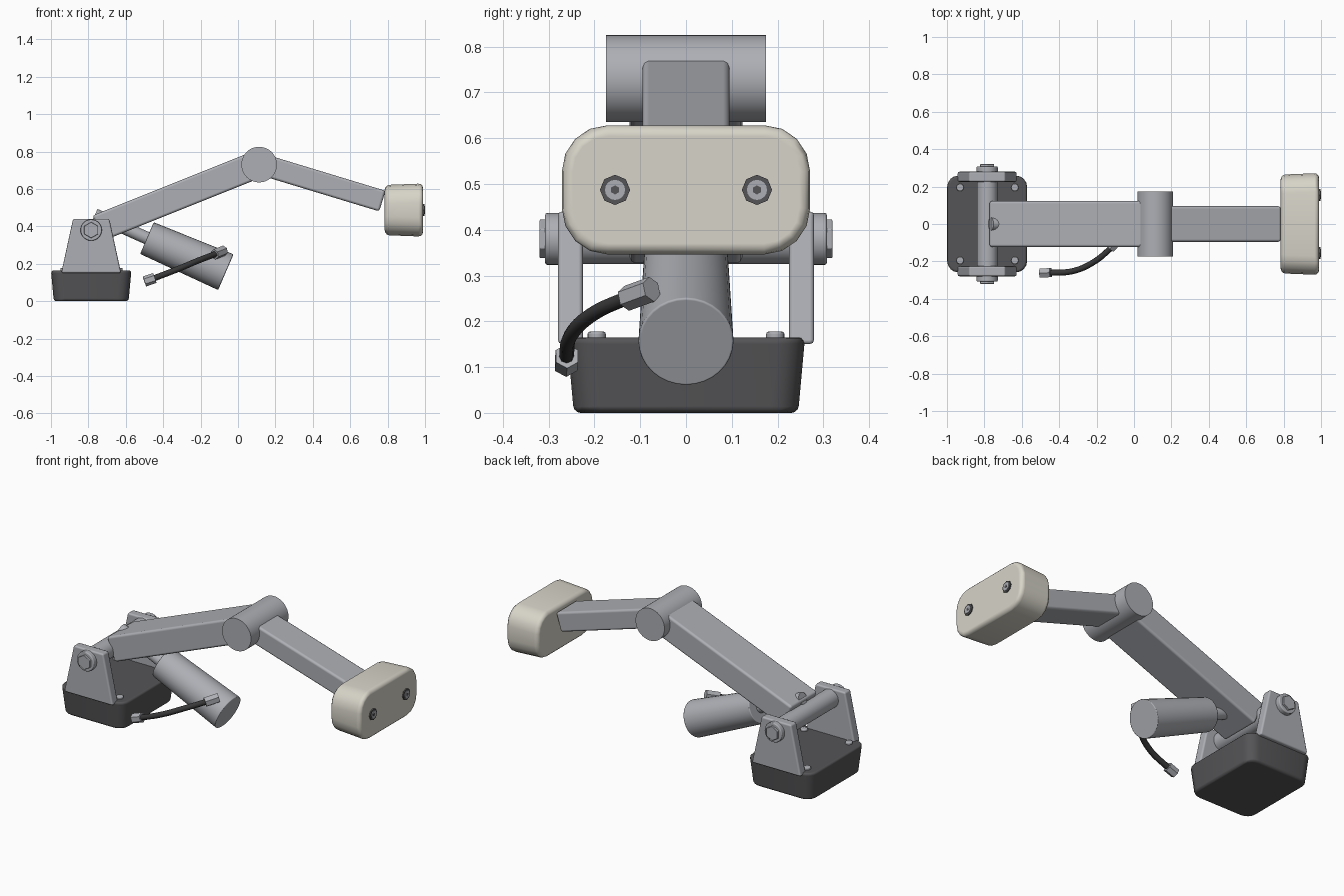
import bpy, bmesh, math
from mathutils import Vector, Matrix

if "Cube" in bpy.data.objects:
    bpy.data.objects.remove(bpy.data.objects["Cube"])


def material(name, r, g, b):
    m = bpy.data.materials.new(name)
    m.use_nodes = True
    m.diffuse_color = (r, g, b, 1)
    m.node_tree.nodes["Principled BSDF"].inputs["Base Color"].default_value = (r, g, b, 1)
    return m


METAL = material("brushed grey", 0.42, 0.43, 0.46)
DARK = material("charcoal", 0.09, 0.09, 0.095)
CREAM = material("warm cream", 0.68, 0.66, 0.58)
CABLE = material("cable black", 0.04, 0.04, 0.042)


def finish(bm, name, mat, bevel=0, segments=2):
    bmesh.ops.recalc_face_normals(bm, faces=bm.faces[:])
    mesh = bpy.data.meshes.new(name)
    bm.to_mesh(mesh)
    bm.free()
    mesh.materials.append(mat)
    obj = bpy.data.objects.new(name, mesh)
    bpy.context.collection.objects.link(obj)
    bpy.ops.object.select_all(action="DESELECT")
    obj.select_set(True)
    bpy.context.view_layer.objects.active = obj
    bpy.ops.object.shade_smooth_by_angle(angle=math.radians(35))
    if bevel:
        mod = obj.modifiers.new("soft edges", "BEVEL")
        mod.width, mod.segments = bevel, segments
        mod.limit_method, mod.angle_limit = "ANGLE", math.radians(50)
        mod.harden_normals = True
    return obj


def rod(name, a, b, r, mat, sides=32, bevel=0, r2=None):
    """Cylinder or cone running from point a to point b."""
    a, b = Vector(a), Vector(b)
    turn = (b - a).to_track_quat("Z", "Y").to_matrix().to_4x4()
    bm = bmesh.new()
    bmesh.ops.create_cone(bm, cap_ends=True, segments=sides, radius1=r,
                          radius2=r2 or r, depth=(b - a).length,
                          matrix=Matrix.Translation((a + b) / 2) @ turn)
    return finish(bm, name, mat, bevel)


def beam(name, a, b, width, thick):
    """Rectangular arm lying in the xz plane from a to b."""
    a, b = Vector(a), Vector(b)
    d = b - a
    turn = Matrix.Rotation(-math.atan2(d.z, d.x), 4, "Y")
    bm = bmesh.new()
    bmesh.ops.create_cube(bm, size=1, matrix=Matrix.Translation((a + b) / 2) @ turn
                          @ Matrix.Diagonal((d.length, width, thick, 1)))
    return finish(bm, name, METAL, 0.014)


def rounded_block(name, center, size, axis, taper, corner, rim, mat):
    """Block tapered toward its low end on axis, with rounded corners along it."""
    bm = bmesh.new()
    bmesh.ops.create_cube(bm, size=1, matrix=Matrix.Diagonal((*size, 1)))
    edges = [e for e in bm.edges
             if abs((e.verts[0].co - e.verts[1].co)[axis]) > size[axis] / 2]
    bmesh.ops.bevel(bm, geom=edges, offset=corner, segments=4, profile=0.5,
                    affect="EDGES")
    for v in bm.verts:
        if v.co[axis] < 0:
            for i in range(3):
                if i != axis:
                    v.co[i] -= math.copysign(taper, v.co[i])
    bmesh.ops.translate(bm, verts=bm.verts[:], vec=center)
    return finish(bm, name, mat, rim, 3)


# Base with its four screws
rounded_block("base", (-0.785, 0, 0.0825), (0.43, 0.52, 0.165), 2, 0.015, 0.06, 0.015, DARK)
for x in (-0.93, -0.637):
    for y in (-0.195, 0.195):
        rod("base_screw", (x, y, 0.155), (x, y, 0.178), 0.02, METAL, 16, 0.006)

# Trapezoid brackets, washers and hex bolts on both sides
AX, AZ = -0.785, 0.38
for s in (-1, 1):
    bm = bmesh.new()
    outline = [(-0.945, 0.15), (-0.625, 0.15), (-0.688, 0.44), (-0.882, 0.44)]
    face = bm.faces.new([bm.verts.new((x, s * 0.225, z)) for x, z in outline])
    new = bmesh.ops.extrude_face_region(bm, geom=[face])["geom"]
    bmesh.ops.translate(bm, vec=(0, s * 0.055, 0),
                        verts=[g for g in new if isinstance(g, bmesh.types.BMVert)])
    finish(bm, "bracket", METAL, 0.01)
    rod("washer", (AX, s * 0.27, AZ), (AX, s * 0.308, AZ), 0.057, METAL, 32, 0.006)
    rod("axle_bolt", (AX, s * 0.30, AZ), (AX, s * 0.32, AZ), 0.043, METAL, 6, 0.003)
rod("axle", (AX, -0.27, AZ), (AX, 0.27, AZ), 0.055, METAL)

# Arms and elbow
elbow = (0.113, 0, 0.735)
beam("lower_arm", (-0.75, 0, 0.39), elbow, 0.246, 0.147)
beam("upper_arm", elbow, (0.772, 0, 0.535), 0.19, 0.115)
rod("elbow_joint", (0.113, -0.175, 0.73), (0.113, 0.175, 0.73), 0.095, METAL, 48)

# Piston
rod("piston_rod", (-0.765, 0, 0.462), (-0.46, 0, 0.325), 0.034, METAL)
rod("piston_body", (-0.487, 0, 0.337), (-0.065, 0, 0.155), 0.092, METAL, 32, 0.005, 0.104)

# Cable with a hex plug at each end
curve = bpy.data.curves.new("cable", "CURVE")
curve.dimensions = "3D"
curve.bevel_depth, curve.bevel_resolution = 0.016, 2
path = [(-0.46, -0.262, 0.118), (-0.32, -0.25, 0.172), (-0.21, -0.2, 0.218),
        (-0.115, -0.122, 0.254)]
spline = curve.splines.new("BEZIER")
spline.bezier_points.add(len(path) - 1)
for p, co in zip(spline.bezier_points, path):
    p.co = co
    p.handle_left_type = p.handle_right_type = "AUTO"
curve.materials.append(CABLE)
bpy.context.collection.objects.link(bpy.data.objects.new("cable", curve))
rod("cable_plug", (-0.5, -0.262, 0.105), (-0.445, -0.26, 0.124), 0.028, METAL, 6)
rod("cable_plug", (-0.125, -0.13, 0.25), (-0.075, -0.075, 0.27), 0.028, METAL, 6)

# Head with two recessed-looking bolts on its end face
rounded_block("head", (0.887, 0, 0.487), (0.205, 0.544, 0.284), 0, 0.008, 0.1, 0.025, CREAM)
for y in (-0.155, 0.155):
    for name, r, end, mat, sides in (("bolt_ring", 0.033, 0.996, DARK, 8),
                                     ("bolt_cap", 0.022, 0.999, METAL, 16),
                                     ("bolt_socket", 0.01, 1.0, DARK, 6)):
        rod(name, (0.98, y, 0.487), (end, y, 0.487), r, mat, sides)
